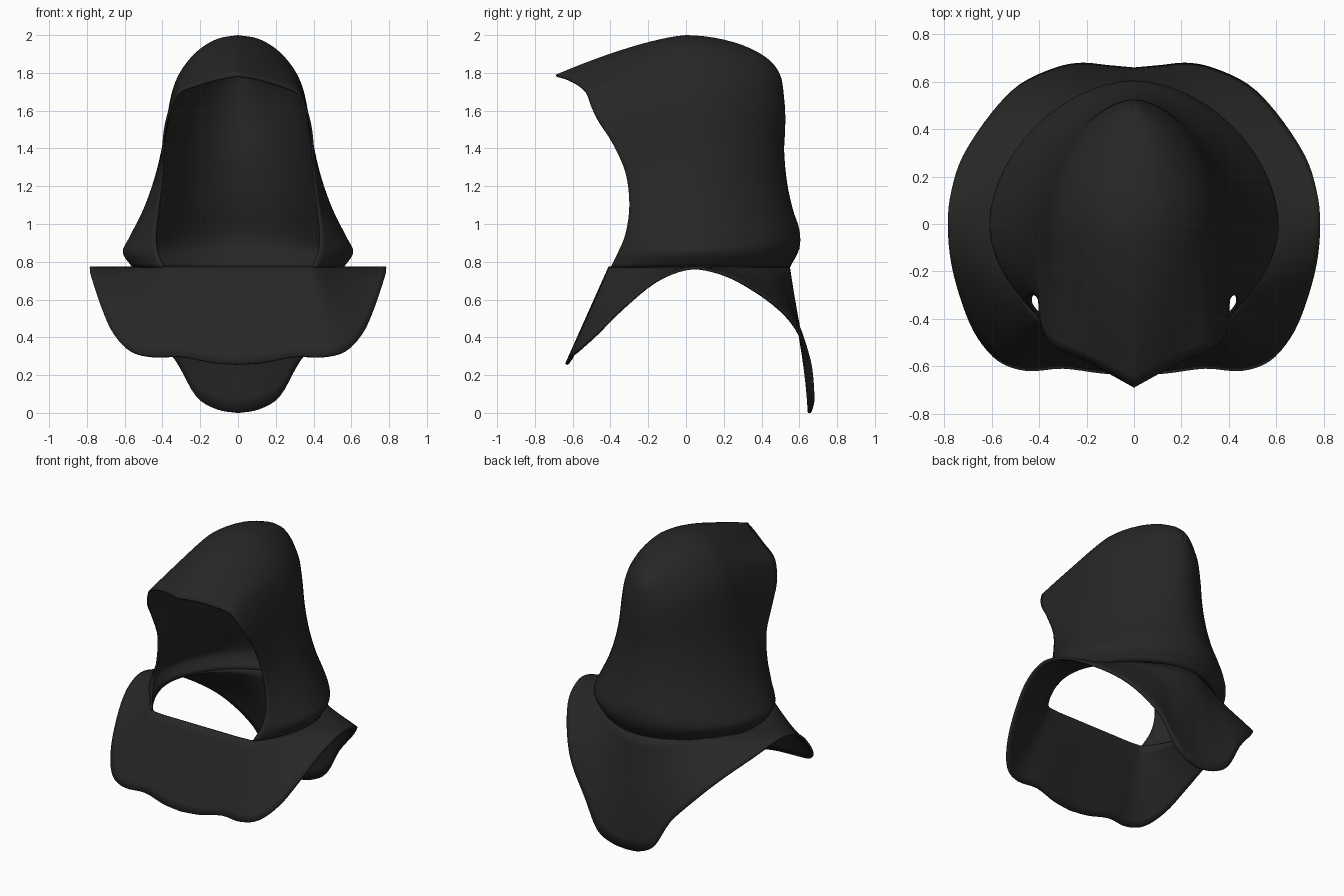
import bpy
import math
from mathutils import Vector

cube = bpy.data.objects.get("Cube")
if cube:
    bpy.data.objects.remove(cube, do_unlink=True)

cloth = bpy.data.materials.new("black_cloth")
cloth.use_nodes = True
colour = (0.02, 0.02, 0.02, 1)
cloth.diffuse_color = colour
cloth.node_tree.nodes["Principled BSDF"].inputs["Base Color"].default_value = colour


def spline(keys, steps):
    """Smooth curve through the key tuples, with evenly many samples per span."""
    points = [Vector(key) for key in keys]
    padded = [points[0] * 2 - points[1]] + points + [points[-1] * 2 - points[-2]]
    samples = []
    for a, b, c, d in zip(padded, padded[1:], padded[2:], padded[3:]):
        for step in range(steps):
            t = step / steps
            samples.append(0.5 * (b * 2 + (c - a) * t + (a * 2 - b * 5 + c * 4 - d) * t ** 2
                                  + (b * 3 - a - c * 3 + d) * t ** 3))
    return samples + [points[-1]]


def cloth_sheet(name, rows, thickness):
    """Skin a grid of points for the left half, mirror it and give it thickness."""
    width = len(rows[0])
    verts = [point for row in rows for point in row]
    faces = []
    for i in range(len(rows) - 1):
        for j in range(width - 1):
            start = i * width + j
            faces.append((start, start + 1, start + width + 1, start + width))
    mesh = bpy.data.meshes.new(name)
    mesh.from_pydata(verts, [], faces)
    mesh.materials.append(cloth)
    obj = bpy.data.objects.new(name, mesh)
    bpy.context.collection.objects.link(obj)
    mirror = obj.modifiers.new("mirror", "MIRROR")
    mirror.use_clip = True
    solid = obj.modifiers.new("thickness", "SOLIDIFY")
    solid.thickness = thickness
    solid.offset = -1
    mesh.shade_smooth()
    return obj


# Hood: each row gives the face rim (x, y, z), the side (x, z) and the back (y, z)
hood_keys = [
    (.40, -.40, .77, .56, .77, .55, .77),
    (.43, -.36, .85, .61, .85, .60, .87),
    (.44, -.32, .95, .575, .93, .60, .97),
    (.425, -.30, 1.1, .50, 1.08, .565, 1.08),
    (.405, -.32, 1.27, .44, 1.25, .535, 1.22),
    (.40, -.39, 1.43, .40, 1.42, .52, 1.38),
    (.385, -.46, 1.54, .37, 1.6, .525, 1.5),
    (.36, -.50, 1.62, .34, 1.73, .525, 1.6),
    (.315, -.53, 1.70, .29, 1.83, .52, 1.66),
    (.20, -.58, 1.745, .21, 1.92, .515, 1.71),
    (.09, -.64, 1.775, .11, 1.98, .51, 1.74),
    (0, -.69, 1.79, 0, 2, .50, 1.76),
]


def hood_row(key, steps=14, roundness=1.1):
    rim_x, rim_y, rim_z, side_x, side_z, back_y, back_z = key
    row = []
    # face rim to the widest point
    for step in range(steps):
        t = 1 - step / steps
        row.append((side_x + (rim_x - side_x) * t ** 2, rim_y * t,
                    side_z + (rim_z - side_z) * t ** 1.4))
    # widest point round to the middle of the back
    for step in range(steps + 1):
        angle = math.pi / 2 * step / steps
        c, s = max(math.cos(angle), 0), math.sin(angle)
        if step == steps:
            c = 0
        row.append((side_x * c ** roundness, back_y * s ** roundness,
                    back_z + (side_z - back_z) * c))
    return row


cloth_sheet("hood", [hood_row(key) for key in spline(hood_keys, 4)], .012)

# Shoulder cape: neck edge (x, y) and hem (x, y, z), from front centre to back centre
cape_keys = [
    (0, -.41, 0, -.64, .26),
    (.15, -.41, .14, -.63, .27),
    (.29, -.41, .30, -.61, .30),
    (.38, -.40, .45, -.62, .30),
    (.41, -.38, .57, -.58, .33),
    (.44, -.34, .66, -.48, .42),
    (.48, -.27, .72, -.35, .55),
    (.53, -.15, .77, -.17, .70),
    (.56, 0, .785, 0, .77),
    (.54, .15, .77, .14, .76),
    (.47, .27, .72, .29, .70),
    (.40, .35, .60, .47, .58),
    (.32, .42, .48, .59, .45),
    (.24, .47, .33, .66, .28),
    (.16, .51, .22, .68, .09),
    (.08, .54, .11, .67, .02),
    (0, .55, 0, .66, 0),
]
NECK_HEIGHT = .775
columns = spline(cape_keys, 4)
cape_rows = []
levels = 10
for level in range(levels + 1):
    t = 1 - level / levels
    row = []
    for neck_x, neck_y, hem_x, hem_y, hem_z in columns:
        # the long back panel bellies outward above its hem
        belly = .03 * math.sin(math.pi * t) * max(hem_y, 0) * t
        row.append((neck_x + (hem_x - neck_x) * t,
                    neck_y + (hem_y - neck_y) * t + belly,
                    NECK_HEIGHT + (hem_z - NECK_HEIGHT) * t))
    cape_rows.append(row)
cloth_sheet("shoulder_cape", cape_rows, .015)
